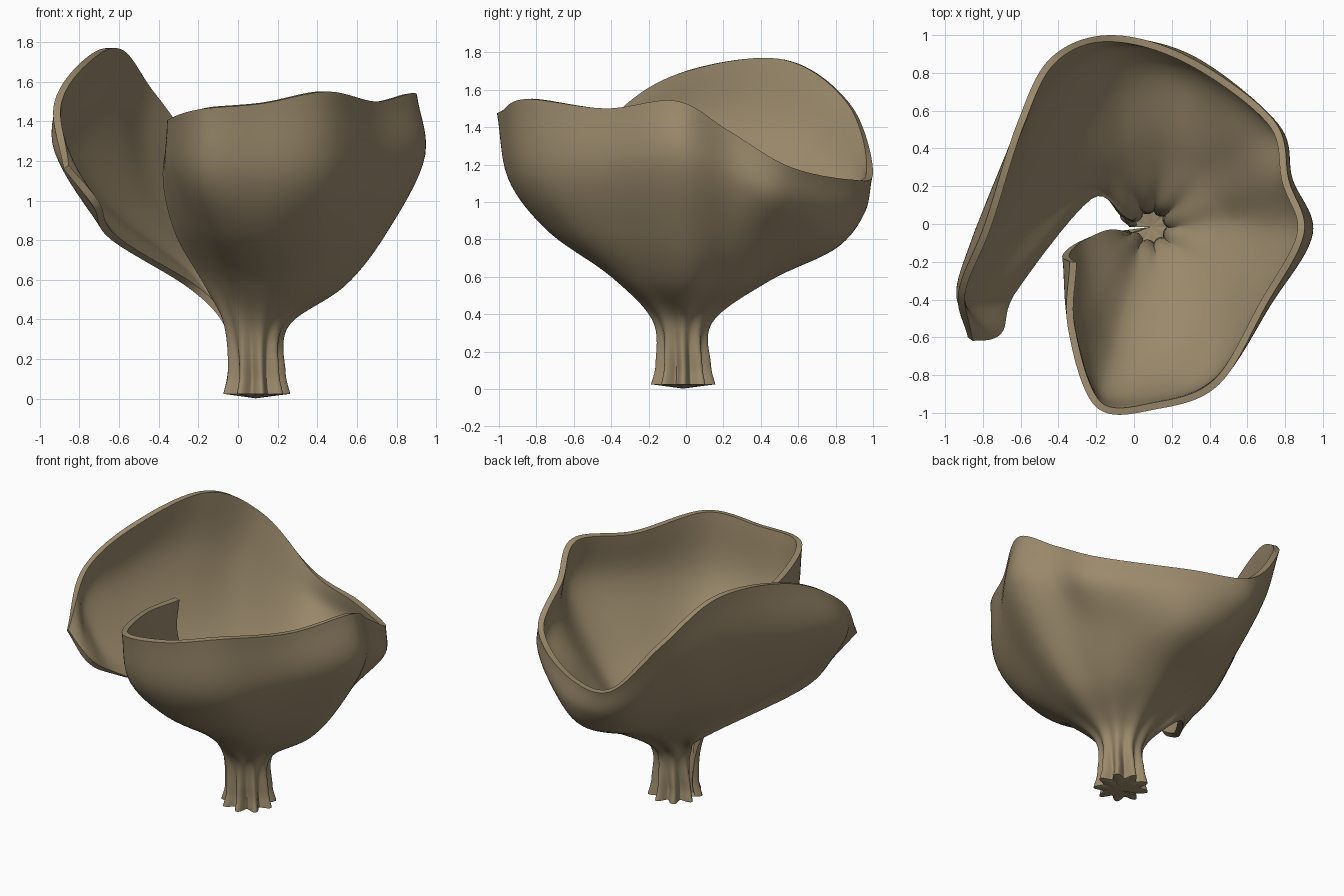
import bpy, bmesh, math
from mathutils import Vector as V

if "Cube" in bpy.data.objects:
    bpy.data.objects.remove(bpy.data.objects["Cube"])

# contour lines of the curled cup, running from the front-left edge round to the hanging flap
LOW = [(-.18,-.05,.59), (-.12,-.17,.6), (-.03,-.34,.6), (.12,-.4,.6), (.3,-.36,.6),
       (.44,-.2,.58), (.54,0,.57), (.47,.16,.57), (.38,.32,.57), (.18,.45,.58), (-.03,.4,.6),
       (-.14,.31,.61), (-.2,.25,.61), (-.24,.21,.6), (-.25,.18,.585), (-.25,.15,.56)]
MID = [(-.32,-.11,.84), (-.25,-.4,.88), (-.12,-.68,.85), (.12,-.73,.84), (.4,-.61,.85),
       (.6,-.32,.85), (.75,-.03,.84), (.67,.22,.82), (.55,.47,.79), (.26,.78,.75), (-.07,.76,.79),
       (-.35,.52,.91), (-.53,.25,.97), (-.68,-.08,.97), (-.7,-.31,.92), (-.65,-.34,.81)]
UPPER = [(-.38,-.17,1.12), (-.34,-.5,1.15), (-.2,-.9,1.12), (.12,-.93,1.12), (.45,-.81,1.15),
         (.72,-.42,1.18), (.94,-.05,1.22), (.83,.24,1.12), (.75,.52,1.01), (.3,.89,.94), (-.12,.94,.98),
         (-.46,.7,1.24), (-.64,.4,1.38), (-.86,-.1,1.34), (-.92,-.4,1.23), (-.73,-.58,.97)]
RIM = [(-.34,-.2,1.38), (-.35,-.55,1.41), (-.2,-.97,1.46), (.12,-.98,1.49), (.45,-.85,1.55),
       (.7,-.43,1.5), (.9,-.05,1.54), (.82,.23,1.38), (.74,.55,1.19), (.3,.88,1.12), (-.12,1.0,1.16),
       (-.44,.88,1.52), (-.62,.53,1.76), (-.79,0,1.7), (-.93,-.36,1.48), (-.88,-.6,1.16)]
AXIS = V((.09, -.015, 0))


def spline(pts, t):
    """Catmull-Rom point at t in 0..1"""
    n = len(pts) - 1
    i = min(int(t * n), n - 1)
    f = t * n - i
    p = [V(pts[j]) if 0 <= j <= n else None for j in range(i - 1, i + 3)]
    p[0] = p[0] or p[1] * 2 - p[2]
    p[3] = p[3] or p[2] * 2 - p[1]
    a, b, c, d = p
    return (b * 2 + (c - a) * f + (a * 2 - b * 5 + c * 4 - d) * f * f
            + (b * 3 - a - c * 3 + d) * f ** 3) / 2


def stem_point(ang, spread, r, z, rib):
    start = math.radians(187)
    a = start + (ang - start) * spread
    r *= 1 + rib * math.cos(9 * a)
    return AXIS + V((r * math.cos(a), r * math.sin(a), z))


NU, NV = 180, 44
bm = bmesh.new()
grid = []
for i in range(NU + 1):
    t = i / NU
    low = spline(LOW, t)
    # heading of this strip round the stem, always increasing
    ang = math.atan2(low.y - AXIS.y, low.x - AXIS.x) % math.tau
    if t > .3 and ang < math.radians(186):
        ang += math.tau
    # pleated stem, then out through the contour lines
    prof = [stem_point(ang, 1.08, .145, .025, .2), stem_point(ang, 1.07, .128, .14, .17),
            stem_point(ang, 1.02, .16, .37, .05),
            low, spline(MID, t), spline(UPPER, t), spline(RIM, t)]
    grid.append([bm.verts.new(spline(prof, j / NV)) for j in range(NV + 1)])
foot = bm.verts.new(AXIS + V((0, 0, .002)))
for a, b in zip(grid, grid[1:]):
    bm.faces.new((foot, b[0], a[0]))
    for j in range(NV):
        bm.faces.new((a[j], b[j], b[j + 1], a[j + 1]))

me = bpy.data.meshes.new("curled_cup")
bm.to_mesh(me)
bm.free()
cup = bpy.data.objects.new("curled_cup", me)
bpy.context.collection.objects.link(cup)

mat = bpy.data.materials.new("dull tan")
mat.diffuse_color = (.33, .255, .15, 1)
mat.use_nodes = True
mat.node_tree.nodes["Principled BSDF"].inputs["Base Color"].default_value = mat.diffuse_color
me.materials.append(mat)

# wall thickness, grown inward
sol = cup.modifiers.new("wall", 'SOLIDIFY')
sol.thickness = .037
sol.offset = -1

bpy.context.view_layer.objects.active = cup
cup.select_set(True)
bpy.ops.object.modifier_apply(modifier="wall")
bpy.ops.object.shade_smooth_by_angle(angle=math.radians(40))
